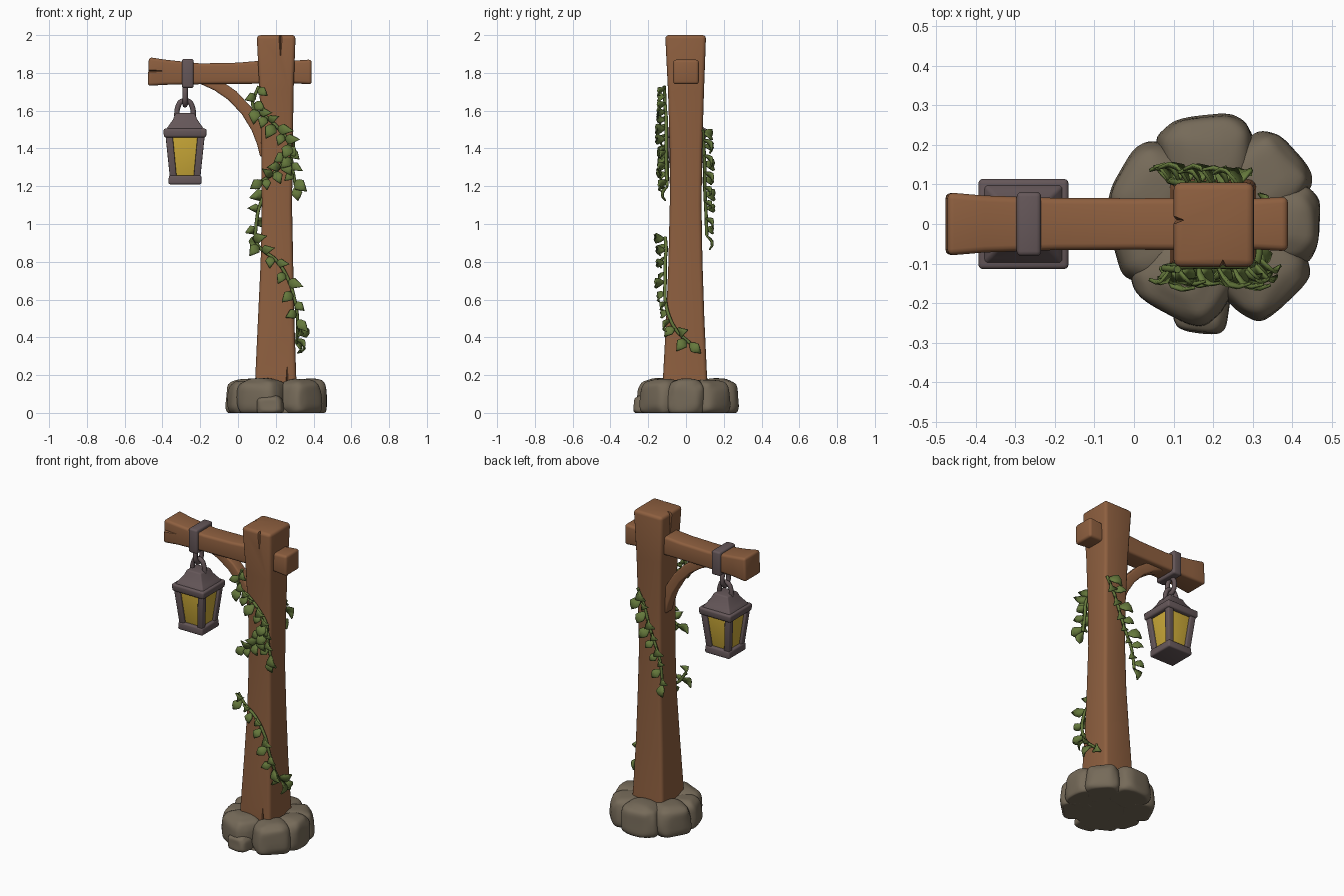
import bpy, bmesh, math, random
from mathutils import Vector, Matrix, noise

random.seed(4)
if "Cube" in bpy.data.objects:
    bpy.data.objects.remove(bpy.data.objects["Cube"])


def material(name, r, g, b):
    m = bpy.data.materials.new(name)
    m.use_nodes = True
    m.diffuse_color = (r, g, b, 1)
    bsdf = m.node_tree.nodes["Principled BSDF"]
    bsdf.inputs["Base Color"].default_value = (r, g, b, 1)
    bsdf.inputs["Roughness"].default_value = 0.8
    return m


WOOD = material("brown wood", 0.27, 0.115, 0.05)
STONE = material("grey brown stone", 0.18, 0.145, 0.1)
METAL = material("dull iron", 0.13, 0.095, 0.1)
GLASS = material("yellow glass", 0.6, 0.4, 0.04)
LEAF = material("leaf green", 0.13, 0.19, 0.045)
AXIS = Vector((0.2, 0, 0))


def smooth(ob, angle=35):
    ob.data.shade_smooth()
    ob.data.set_sharp_from_angle(angle=math.radians(angle))
    return ob


def finish(name, bm, mat, angle=35):
    bmesh.ops.recalc_face_normals(bm, faces=bm.faces)
    me = bpy.data.meshes.new(name)
    bm.to_mesh(me)
    bm.free()
    me.materials.append(mat)
    ob = bpy.data.objects.new(name, me)
    bpy.context.collection.objects.link(ob)
    return smooth(ob, angle)


def loft(name, sections, mat, bevel=0.012):
    """Rounded square bar; each section is (x, y, z, half depth in y, other half)."""
    bm = bmesh.new()
    pts = [Vector(s[:3]) for s in sections]
    rings = []
    for i, s in enumerate(sections):
        t = pts[min(i + 1, len(pts) - 1)] - pts[max(i - 1, 0)]
        u = Vector((0, 1, 0))
        v = t.cross(u).normalized()
        rings.append([bm.verts.new(pts[i] + u * a * s[3] + v * b * s[4])
                      for a, b in ((1, 1), (-1, 1), (-1, -1), (1, -1))])
    for a, b in zip(rings, rings[1:]):
        for i in range(4):
            j = (i + 1) % 4
            bm.faces.new((a[i], a[j], b[j], b[i]))
    bm.faces.new(rings[0])
    bm.faces.new(rings[-1])
    bmesh.ops.recalc_face_normals(bm, faces=bm.faces)
    edges = [e for e in bm.edges if e.calc_face_angle(0) > 0.6]
    bmesh.ops.bevel(bm, geom=edges, offset=bevel, segments=3, profile=0.5,
                    affect='EDGES', clamp_overlap=True)
    return finish(name, bm, mat, 50)


def crack(ob, loc, scale, rot):
    """Cut a tapering split into the end of a timber."""
    bpy.ops.mesh.primitive_cone_add(vertices=4, location=loc, rotation=rot)
    cutter = bpy.context.object
    cutter.scale = scale
    cutter.hide_render = True
    mod = ob.modifiers.new("crack", 'BOOLEAN')
    mod.operation = 'DIFFERENCE'
    mod.object = cutter
    bpy.context.view_layer.objects.active = ob
    bpy.ops.object.modifier_apply(modifier=mod.name)
    bpy.data.objects.remove(cutter)
    smooth(ob)


# Timber post, crossbeam and curved brace
post = loft("post", [(0.2, 0, 0.05, 0.122, 0.115), (0.2, -0.005, 0.2, 0.116, 0.108),
                     (0.202, -0.004, 0.5, 0.101, 0.096), (0.206, -0.003, 0.8, 0.09, 0.086),
                     (0.206, -0.002, 1.1, 0.084, 0.08), (0.207, 0, 1.4, 0.086, 0.083),
                     (0.204, 0, 1.7, 0.095, 0.09), (0.202, -0.002, 2.0, 0.108, 0.103)], WOOD, 0.02)
crack(post, (0.225, -0.115, 1.9), (0.014, 0.028, 0.13), (math.pi, 0, 0))
crack(post, (0.1, 0.01, 1.9), (0.03, 0.012, 0.13), (math.pi, 0, 0))
crack(post, (0.26, -0.125, 0.2), (0.012, 0.025, 0.12), (0, 0, 0))
beam = loft("crossbeam", [(-0.475, 0, 1.807, 0.08, 0.076), (-0.38, 0, 1.803, 0.072, 0.066),
                          (-0.2, 0, 1.795, 0.066, 0.055), (0, 0, 1.798, 0.065, 0.056),
                          (0.15, 0, 1.805, 0.066, 0.062), (0.3, 0, 1.805, 0.064, 0.06),
                          (0.39, 0, 1.805, 0.069, 0.066)], WOOD, 0.016)
crack(beam, (-0.42, -0.078, 1.81), (0.008, 0.02, 0.07), (0, math.pi / 2, 0))
loft("brace", [(-0.2, 0, 1.775, 0.036, 0.03), (-0.11, 0, 1.735, 0.036, 0.031),
               (-0.03, 0, 1.68, 0.036, 0.031), (0.045, 0, 1.6, 0.036, 0.031),
               (0.1, 0, 1.51, 0.036, 0.031), (0.13, 0, 1.43, 0.036, 0.03),
               (0.145, 0, 1.36, 0.034, 0.028)], WOOD, 0.01)

# Iron strap and hanging links
LX = -0.28
loft("beam_strap", [(-0.297, 0, 1.797, 0.081, 0.077), (-0.235, 0, 1.797, 0.081, 0.077)], METAL, 0.012)


def link(name, points, radius):
    cu = bpy.data.curves.new(name, 'CURVE')
    cu.dimensions = '3D'
    cu.bevel_depth = radius
    cu.bevel_resolution = 2
    cu.resolution_u = 5
    sp = cu.splines.new('BEZIER')
    sp.bezier_points.add(len(points) - 1)
    for bp, p in zip(sp.bezier_points, points):
        bp.co = p
        bp.handle_left_type = bp.handle_right_type = 'AUTO'
    cu.use_fill_caps = True
    ob = bpy.data.objects.new(name, cu)
    bpy.context.collection.objects.link(ob)
    return ob


ring = [(LX, 0.032 * math.cos(a), 1.68 + 0.05 * math.sin(a))
        for a in [i * math.pi / 4 for i in range(8)]]
chain = link("chain_link", ring, 0.014)
chain.data.splines[0].use_cyclic_u = True
handle = link("lantern_handle", [(LX + x, 0, z) for x, z in (
    (-0.045, 1.57), (-0.038, 1.62), (-0.02, 1.648), (0.02, 1.648), (0.038, 1.62), (0.045, 1.57))], 0.014)
for ob in (chain, handle):
    ob.data.materials.append(METAL)


# Lantern: square tapered parts stacked along z
def stack(name, levels, mat, bevel):
    return loft(name, [(LX, 0, z, h, h) for z, h in levels], mat, bevel)


stack("lantern_base", [(1.21, 0.088), (1.258, 0.086)], METAL, 0.01)
stack("lantern_glass", [(1.24, 0.064), (1.47, 0.088)], GLASS, 0.002)
stack("lantern_eave", [(1.458, 0.112), (1.505, 0.115)], METAL, 0.012)
stack("lantern_roof", [(1.495, 0.105), (1.525, 0.084), (1.555, 0.063), (1.588, 0.05)], METAL, 0.008)
for sx in (-1, 1):
    for sy in (-1, 1):
        loft("lantern_corner_bar", [(LX + sx * 0.062, sy * 0.062, 1.24, 0.018, 0.018),
                                    (LX + sx * 0.085, sy * 0.085, 1.47, 0.019, 0.019)], METAL, 0.005)


# Ring of rounded stones with a packed core
def stone(angle, dist, radial, tangent, height):
    bm = bmesh.new()
    bmesh.ops.create_icosphere(bm, subdivisions=4, radius=1)
    seed = Vector((angle, dist * 9, 0))
    place = Matrix.Translation(AXIS) @ Matrix.Rotation(math.radians(angle), 4, 'Z')
    for v in bm.verts:
        bump = 1 + 0.07 * noise.noise(v.co * 1.6 + seed)
        c = Vector([math.copysign(abs(k) ** 0.6, k) for k in v.co]) * bump
        taper = 1 - 0.06 * c.z
        z = min(max(height * (0.45 + 0.56 * c.z), 0), height * 1.02)
        v.co = place @ Vector((dist + c.x * radial * taper, c.y * tangent * taper, z))
    finish("base_stone", bm, STONE, 60)


for spec in ((95, 0.17, 0.105, 0.12, 0.18), (42, 0.175, 0.1, 0.105, 0.175),
             (0, 0.185, 0.085, 0.1, 0.18), (-45, 0.175, 0.1, 0.11, 0.175),
             (-118, 0.155, 0.1, 0.125, 0.18), (198, 0.165, 0.09, 0.085, 0.17),
             (150, 0.17, 0.1, 0.11, 0.18), (-98, 0.22, 0.058, 0.07, 0.09)):
    stone(*spec)
core = bmesh.new()
bmesh.ops.create_cone(core, cap_ends=True, segments=20, radius1=0.21, radius2=0.18, depth=0.14,
                      matrix=Matrix.Translation((0.2, 0, 0.07)))
finish("stone_core", core, STONE)


# Climbing vines: a stem curve with pointed, folded leaves
def add_leaf(bm, pos, along, out, size):
    y = along.normalized()
    x = y.cross(out).normalized()
    z = x.cross(y)
    rows = []
    for t, w in ((0, 0.04), (0.2, 0.24), (0.42, 0.34), (0.7, 0.2), (1, 0.01)):
        mid = pos + y * t * size + z * size * 0.35 * math.sin(t * 2.6)
        rows.append([bm.verts.new(mid + x * k * w * size + z * abs(k) * w * size * 0.35)
                     for k in (-1, 0, 1)])
    for a, b in zip(rows, rows[1:]):
        for i in (0, 1):
            bm.faces.new((a[i], a[i + 1], b[i + 1], b[i]))


def vine(name, points, count):
    pts = [Vector(p) for p in points]
    stem = link(name + "_stem", pts, 0.009)
    stem.data.materials.append(LEAF)
    bm = bmesh.new()
    for n in range(count):
        f = (n + 0.3) / count * (len(pts) - 1)
        i = int(f)
        pos = pts[i].lerp(pts[i + 1], f - i)
        t = (pts[i + 1] - pts[i]).normalized()
        out = Vector((pos.x - AXIS.x, pos.y, 0))
        out = Vector((0, math.copysign(1, out.y), 0)) if abs(out.y) > 0.07 else out.normalized()
        side = t.cross(out) * (1 if n % 2 else -1)
        along = side * 0.8 + t * random.uniform(-0.2, 0.5) + out * 0.25 - Vector((0, 0, 0.45))
        add_leaf(bm, pos, along, out, random.uniform(0.065, 0.095))
    add_leaf(bm, pts[-1], pts[-1] - pts[-2], out, 0.08)
    leaves = finish(name + "_leaves", bm, LEAF, 60)
    solid = leaves.modifiers.new("thickness", 'SOLIDIFY')
    solid.thickness = 0.008


vine("upper_vine", [(0.11, -0.115, 1.73), (0.08, -0.11, 1.62), (0.15, -0.105, 1.565),
                    (0.22, -0.105, 1.5), (0.275, -0.105, 1.42), (0.285, -0.105, 1.32),
                    (0.305, -0.1, 1.2)], 17)
vine("upper_vine_branch", [(0.27, -0.105, 1.42), (0.24, -0.1, 1.33), (0.19, -0.1, 1.27),
                           (0.13, -0.1, 1.23)], 7)
vine("lower_vine", [(0.08, -0.11, 0.93), (0.12, -0.105, 0.87), (0.2, -0.11, 0.81),
                    (0.265, -0.11, 0.71), (0.3, -0.11, 0.6), (0.315, -0.085, 0.5),
                    (0.315, -0.045, 0.43), (0.31, 0.02, 0.37)], 14)
vine("back_vine", [(0.28, 0.09, 1.5), (0.23, 0.095, 1.4), (0.19, 0.1, 1.28), (0.15, 0.1, 1.18),
                   (0.11, 0.105, 1.08), (0.09, 0.11, 0.94)], 13)
